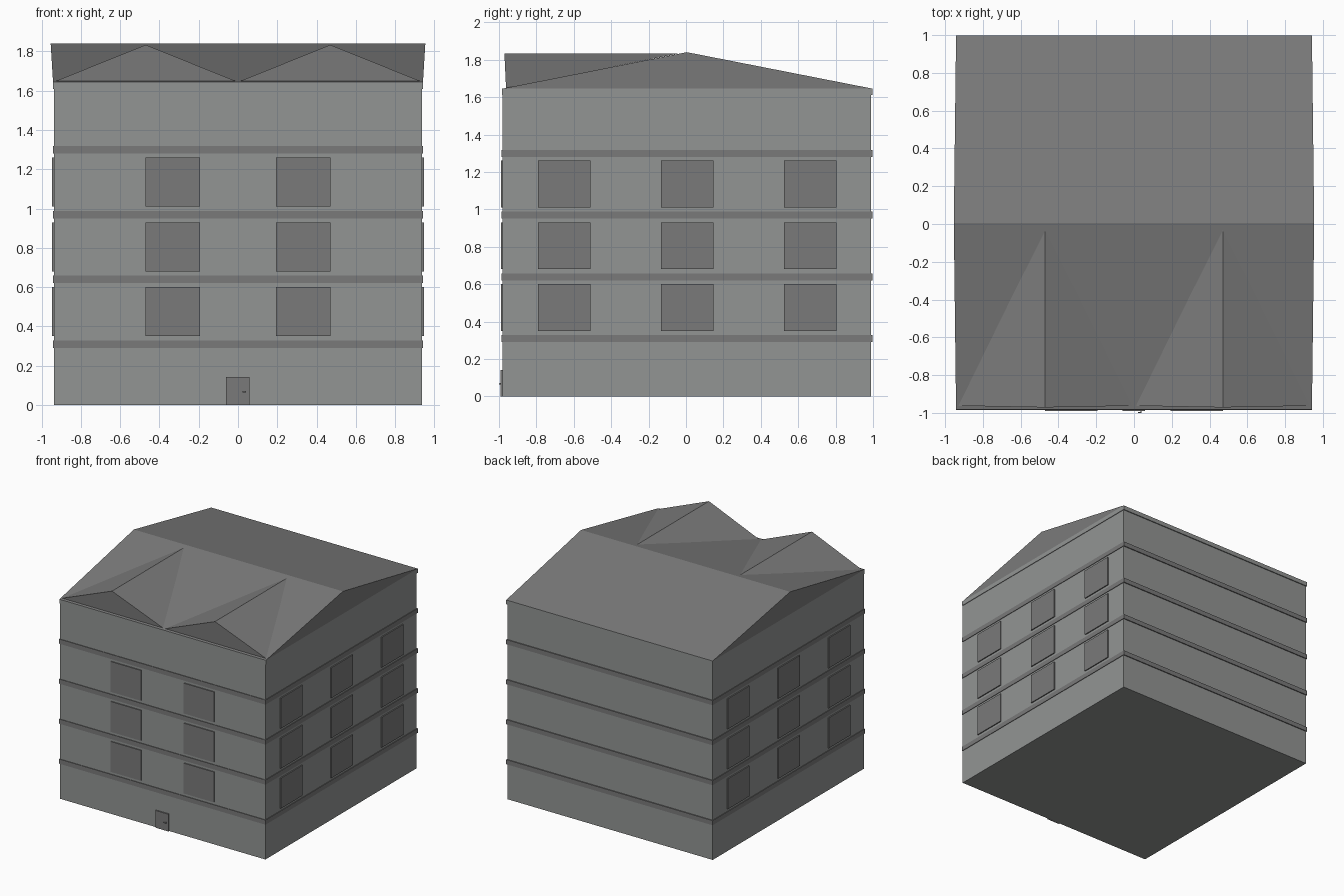
import bpy, bmesh

if "Cube" in bpy.data.objects:
    bpy.data.objects.remove(bpy.data.objects["Cube"])


def material(name, r, g, b):
    mat = bpy.data.materials.new(name)
    mat.diffuse_color = (r, g, b, 1)
    mat.use_nodes = True
    mat.node_tree.nodes["Principled BSDF"].inputs["Base Color"].default_value = mat.diffuse_color
    return mat


WALL = material("wall_grey", 0.29, 0.30, 0.295)
TRIM = material("trim_grey", 0.195, 0.195, 0.195)
ROOF = material("roof_grey", 0.20, 0.20, 0.20)


def hull(name, points, mat):
    """Closed convex solid around a few corner points."""
    bm = bmesh.new()
    for p in points:
        bm.verts.new(p)
    bmesh.ops.convex_hull(bm, input=bm.verts[:])
    bmesh.ops.dissolve_limit(bm, angle_limit=0.001, verts=bm.verts[:], edges=bm.edges[:])
    bmesh.ops.recalc_face_normals(bm, faces=bm.faces[:])
    mesh = bpy.data.meshes.new(name)
    bm.to_mesh(mesh)
    bm.free()
    mesh.materials.append(mat)
    obj = bpy.data.objects.new(name, mesh)
    bpy.context.collection.objects.link(obj)
    return obj


def box(name, xs, ys, zs, mat):
    return hull(name, [(x, y, z) for x in xs for y in ys for z in zs], mat)


HALF_X, FRONT, BACK = 0.937, -0.981, 0.99
EAVE, RIDGE = 1.645, 1.84
STOREY = 0.33

# Main block
box("walls", (-HALF_X, HALF_X), (FRONT, BACK), (0, 1.63), WALL)

# Floor bands, the topmost one forming the wall-coloured eaves
for i in range(4):
    z = 0.29 + i * STOREY
    box(f"floor_band_{i + 1}", (-0.942, 0.942), (-0.986, 0.998), (z, z + 0.038), TRIM)
box("eaves", (-0.942, 0.942), (-0.983, 0.998), (0.29 + 4 * STOREY, EAVE), WALL)

# Windows on three floors: two on the front, three on each side
for floor in range(3):
    z = (0.35 + floor * STOREY, 0.60 + floor * STOREY)
    for cx in (-0.333, 0.333):
        box("front_window", (cx - 0.139, cx + 0.139), (FRONT - 0.008, FRONT + 0.02), z, TRIM)
    for cy in (-0.65, 0.006, 0.664):
        for side in (-1, 1):
            xs = (side * (HALF_X - 0.02), side * (HALF_X + 0.009))
            box("side_window", xs, (cy - 0.14, cy + 0.14), z, TRIM)

# Door with lever handle
box("door", (-0.06, 0.059), (-0.991, FRONT + 0.01), (0, 0.142), TRIM)
box("handle_stem", (0.034, 0.040), (-0.998, -0.990), (0.063, 0.071), TRIM)
box("handle_lever", (0.022, 0.040), (-1.0, -0.996), (0.064, 0.070), TRIM)

# Gable roof, flaring slightly outward at the ridge ends
hull("main_roof", [(s * x, y, z) for s in (-1, 1) for x, y, z in
                   ((0.942, -0.983, EAVE), (0.942, 0.998, EAVE), (0.954, 0.005, RIDGE))], ROOF)

# Two front gables running back into the main roof
for cx in (-0.47, 0.47):
    hull("front_gable", [(cx - 0.467, -0.962, 1.646), (cx + 0.467, -0.962, 1.646),
                         (cx, -0.971, 1.834), (cx, -0.035, 1.834)], ROOF)
